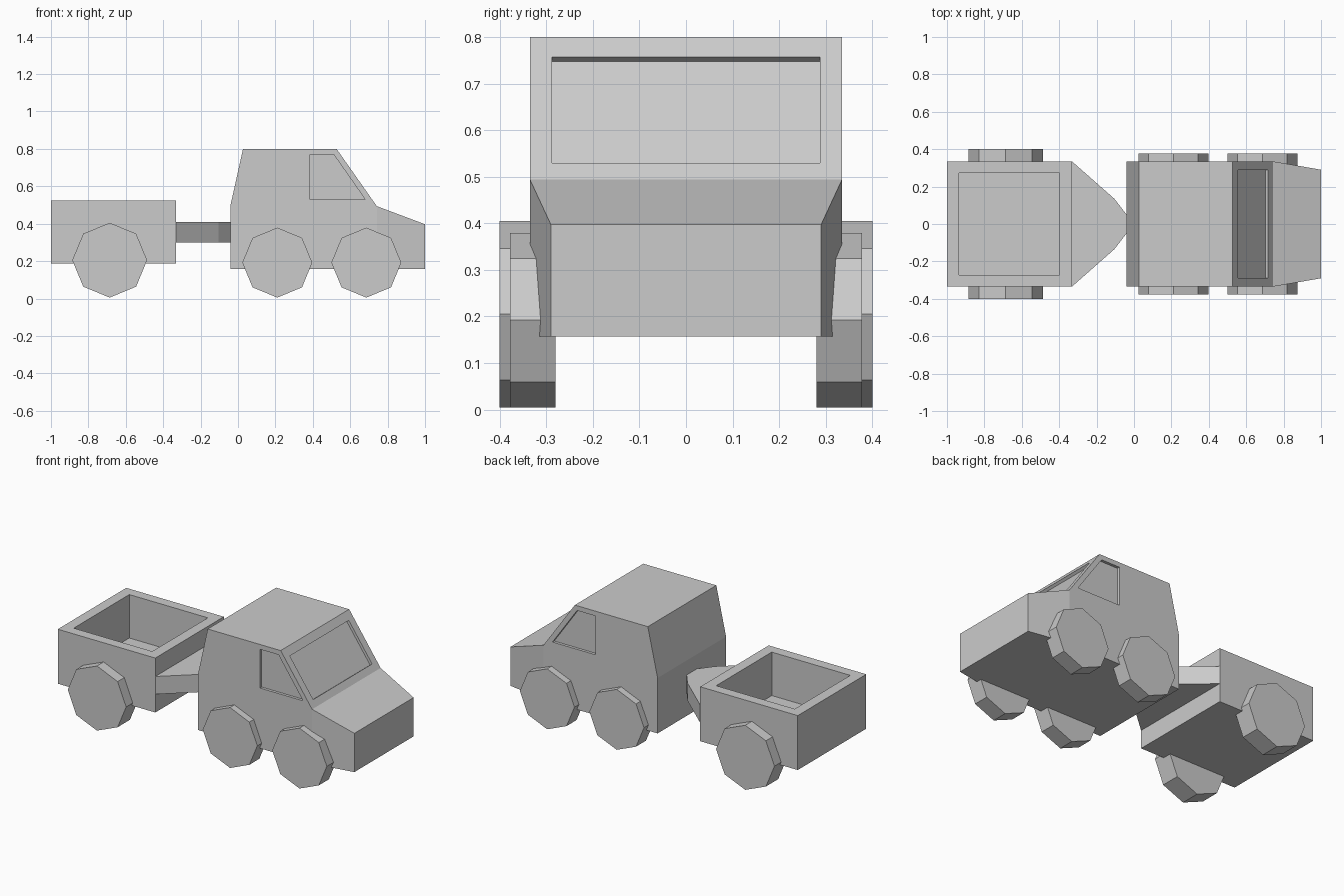
import bpy, bmesh
from math import cos, sin, pi
from mathutils import Vector

if "Cube" in bpy.data.objects:
    bpy.data.objects.remove(bpy.data.objects["Cube"])


def make_object(name, bm):
    bmesh.ops.recalc_face_normals(bm, faces=bm.faces)
    mesh = bpy.data.meshes.new(name)
    bm.to_mesh(mesh)
    bm.free()
    obj = bpy.data.objects.new(name, mesh)
    bpy.context.collection.objects.link(obj)
    return obj


def prism(name, points, lo, hi, axis="y"):
    """Extrude a 2D outline along y (points are x,z) or z (points are x,y)."""
    bm = bmesh.new()
    place = (lambda a, b, t: (a, t, b)) if axis == "y" else (lambda a, b, t: (a, b, t))
    face = bm.faces.new([bm.verts.new(place(a, b, lo)) for a, b in points])
    ext = bmesh.ops.extrude_face_region(bm, geom=[face])
    verts = [v for v in ext["geom"] if isinstance(v, bmesh.types.BMVert)]
    bmesh.ops.translate(bm, verts=verts, vec=Vector(place(0, 0, hi - lo)))
    return make_object(name, bm)


def cut(target, cutter):
    """Subtract the cutter from the target, then discard it."""
    cutter.hide_render = True
    mod = target.modifiers.new("cut", "BOOLEAN")
    mod.operation, mod.solver, mod.object = "DIFFERENCE", "EXACT", cutter
    bpy.context.view_layer.objects.active = target
    bpy.ops.object.modifier_apply(modifier=mod.name)
    bpy.data.objects.remove(cutter, do_unlink=True)


def rect(x0, x1, y0, y1):
    return [(x0, y0), (x1, y0), (x1, y1), (x0, y1)]


# Truck body: straight cab with a bonnet that narrows to the front
W, NOSE = 0.335, 0.29
profile = [(-0.04, 0.157, W), (0.742, 0.157, W), (1.0, 0.157, NOSE), (1.0, 0.397, NOSE),
           (0.742, 0.494, W), (0.527, 0.80, W), (0.027, 0.80, W), (-0.04, 0.50, W)]
bm = bmesh.new()
near = [bm.verts.new((x, -w, z)) for x, z, w in profile]
far = [bm.verts.new((x, w, z)) for x, z, w in profile]
for side in (near, far):
    bm.faces.new([side[i] for i in (0, 1, 4, 5, 6, 7)])
    bm.faces.new(side[1:5])
for i in range(8):
    j = (i + 1) % 8
    bm.faces.new((near[i], near[j], far[j], far[i]))
body = make_object("truck_body", bm)

# Recessed windscreen
low, high = Vector((0.717, 0.53)), Vector((0.557, 0.757))
slope = (low - high).normalized()
normal = Vector((-slope.y, slope.x))
outline = [low - normal * 0.017, low + normal * 0.1, high + normal * 0.1, high - normal * 0.017]
cut(body, prism("windscreen_cutter", outline, -0.288, 0.288))

# Recessed side windows
window = [(0.385, 0.53), (0.68, 0.53), (0.512, 0.77), (0.385, 0.77)]
for s in (-1, 1):
    lo, hi = sorted((s * 0.318, s * 0.45))
    cut(body, prism("side_window_cutter", window, lo, hi))

# Trailer: open box with drawbar
trailer = prism("trailer_box", rect(-1.0, -0.332, -W, W), 0.187, 0.524, "z")
cut(trailer, prism("trailer_cutter", rect(-0.935, -0.397, -0.272, 0.272), 0.255, 0.7, "z"))
prism("trailer_drawbar", [(-0.332, -W), (-0.105, -0.135), (-0.01, -0.012), (-0.01, 0.012),
                          (-0.105, 0.135), (-0.332, W)], 0.30, 0.41, "z")

# Eight-sided wheels: x, z, radius, outer y
wheels = {"truck_rear_wheel": (0.21, 0.192, 0.187, 0.378),
          "truck_front_wheel": (0.686, 0.192, 0.187, 0.378),
          "trailer_wheel": (-0.686, 0.205, 0.20, 0.40)}
for name, (x, z, r, y) in wheels.items():
    octagon = [(x + r * cos(k * pi / 4), z + r * sin(k * pi / 4)) for k in range(8)]
    for side, lo, hi in (("right", -y, -0.28), ("left", 0.28, y)):
        prism(f"{name}_{side}", octagon, lo, hi)
